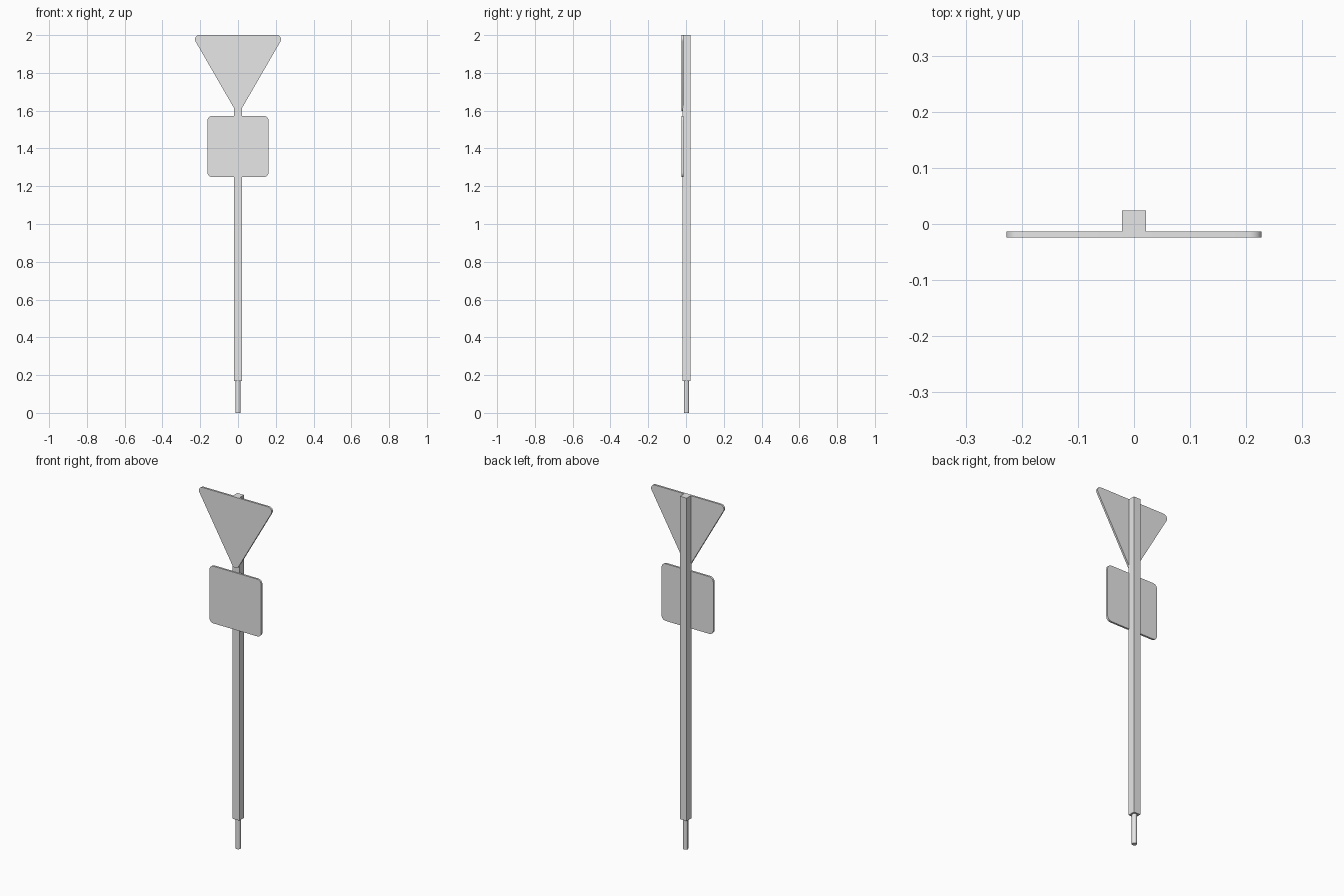
import bpy, bmesh, math

if "Cube" in bpy.data.objects:
    bpy.data.objects.remove(bpy.data.objects["Cube"])

grey = bpy.data.materials.new("plain grey")
grey.diffuse_color = (0.8, 0.8, 0.8, 1)
grey.use_nodes = True
grey.node_tree.nodes["Principled BSDF"].inputs["Base Color"].default_value = grey.diffuse_color


def add_object(name, bm):
    bmesh.ops.recalc_face_normals(bm, faces=bm.faces[:])
    mesh = bpy.data.meshes.new(name)
    bm.to_mesh(mesh)
    bm.free()
    mesh.materials.append(grey)
    obj = bpy.data.objects.new(name, mesh)
    bpy.context.collection.objects.link(obj)
    return obj


def rounded_plate(name, centres, radius, y_front, y_back, steps=6):
    """Upright plate; corner arcs are centred on (x, z, mid angle in degrees)."""
    sweep = 360 / len(centres)
    bm = bmesh.new()
    ring = []
    for x, z, mid in centres:
        for i in range(steps + 1):
            a = math.radians(mid - sweep / 2 + sweep * i / steps)
            ring.append(bm.verts.new((x + radius * math.cos(a), y_front,
                                      z + radius * math.sin(a))))
    face = bm.faces.new(ring)
    out = bmesh.ops.extrude_face_region(bm, geom=[face])
    moved = [v for v in out["geom"] if isinstance(v, bmesh.types.BMVert)]
    bmesh.ops.translate(bm, verts=moved, vec=(0, y_back - y_front, 0))
    return add_object(name, bm)


# Square post
bm = bmesh.new()
bmesh.ops.create_cube(bm, size=1)
for v in bm.verts:
    v.co = (v.co.x * 0.042, v.co.y * 0.042 + 0.003, v.co.z * 1.83 + 1.085)
add_object("post", bm)

# Round ground pin below the post
bm = bmesh.new()
bmesh.ops.create_cone(bm, cap_ends=True, segments=16, radius1=0.0135,
                      radius2=0.0135, depth=0.17)
bmesh.ops.translate(bm, verts=bm.verts[:], vec=(0, 0.003, 0.085))
pin = add_object("ground_pin", bm)

# Downward triangle sign with rounded corners
r = 0.022
hx = 0.228 - r
top = 2 - r
triangle = rounded_plate("triangle_sign",
                         [(hx, top, 30), (-hx, top, 150),
                          (0, top - hx * math.sqrt(3), 270)],
                         r, -0.024, -0.013)

# Square sign below it
r = 0.025
h = 0.162 - r
square = rounded_plate("square_sign",
                       [(h, 1.41 + h, 45), (-h, 1.41 + h, 135),
                        (-h, 1.41 - h, 225), (h, 1.41 - h, 315)],
                       r, -0.024, -0.013)

# Smooth the round edges
for obj in (pin, triangle, square):
    bpy.ops.object.select_all(action='DESELECT')
    obj.select_set(True)
    bpy.context.view_layer.objects.active = obj
    bpy.ops.object.shade_smooth_by_angle(angle=math.radians(35))
